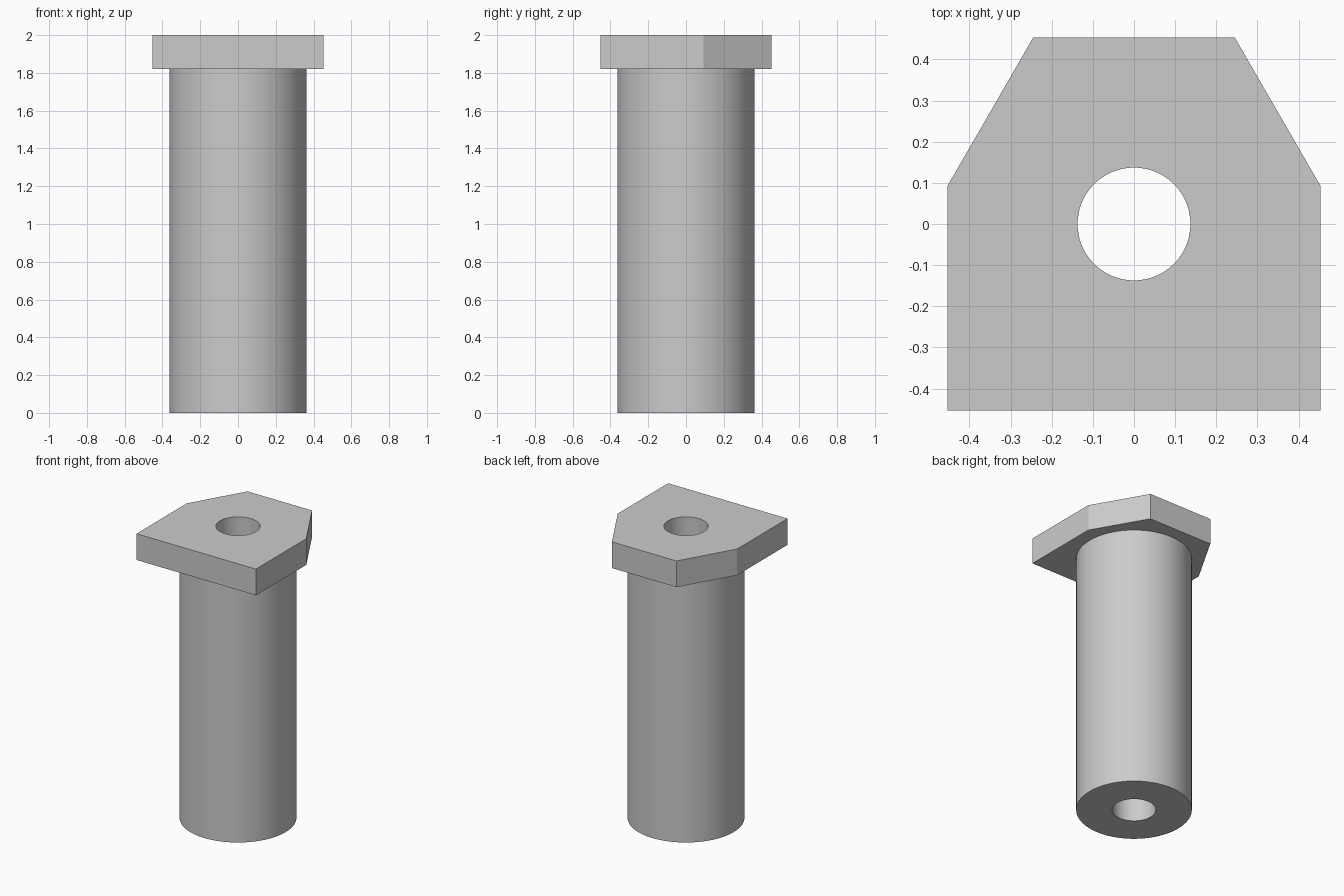
import bpy, bmesh
from math import cos, sin, pi, radians

cube = bpy.data.objects.get("Cube")
if cube:
    bpy.data.objects.remove(cube, do_unlink=True)

SEGMENTS = 96
HOLE_R, SHAFT_R, HEAD = 0.137, 0.363, 0.453
HEAD_Z, TOP_Z = 1.82, 2.0

grey = bpy.data.materials.new("plain grey")
grey.use_nodes = True
grey.diffuse_color = (0.6, 0.6, 0.6, 1)
grey.node_tree.nodes["Principled BSDF"].inputs["Base Color"].default_value = grey.diffuse_color

bm = bmesh.new()


def loop(points, z):
    """Closed ring of vertices at height z."""
    verts = [bm.verts.new((x, y, z)) for x, y in points]
    for a, b in zip(verts, verts[1:] + verts[:1]):
        bm.edges.new((a, b))
    return verts


def circle(r):
    return [(r * cos(2 * pi * i / SEGMENTS), r * sin(2 * pi * i / SEGMENTS))
            for i in range(SEGMENTS)]


def wall(low, high):
    """Vertical faces between two matching rings."""
    n = len(low)
    for i in range(n):
        j = (i + 1) % n
        bm.faces.new((low[i], low[j], high[j], high[i]))


def cap(outer, inner):
    """Flat face between an outline and the ring inside it."""
    ring = set(outer) | set(inner)
    edges = [e for e in bm.edges
             if e.verts[0] in ring and e.verts[1] in ring]
    bmesh.ops.triangle_fill(bm, edges=edges, use_beauty=True)


# Head outline: square with its two back corners cut off
right_side = [(HEAD, -HEAD), (HEAD, 0.093), (0.245, HEAD)]
outline = right_side + [(-x, y) for x, y in reversed(right_side)]

head_low, head_top = loop(outline, HEAD_Z), loop(outline, TOP_Z)
shaft_low, shaft_top = loop(circle(SHAFT_R), 0), loop(circle(SHAFT_R), HEAD_Z)
hole_low, hole_top = loop(circle(HOLE_R), 0), loop(circle(HOLE_R), TOP_Z)

# Flat faces: head top, head underside, shaft end
cap(head_top, hole_top)
cap(head_low, shaft_top)
cap(shaft_low, hole_low)

# Side walls: head, shaft, through hole
wall(head_low, head_top)
wall(shaft_low, shaft_top)
wall(hole_low, hole_top)

bmesh.ops.recalc_face_normals(bm, faces=bm.faces)
mesh = bpy.data.meshes.new("headed_bushing")
bm.to_mesh(mesh)
bm.free()
mesh.materials.append(grey)

bushing = bpy.data.objects.new("headed_bushing", mesh)
bpy.context.collection.objects.link(bushing)
bpy.ops.object.select_all(action="DESELECT")
bushing.select_set(True)
bpy.context.view_layer.objects.active = bushing
bpy.ops.object.shade_smooth_by_angle(angle=radians(25))
